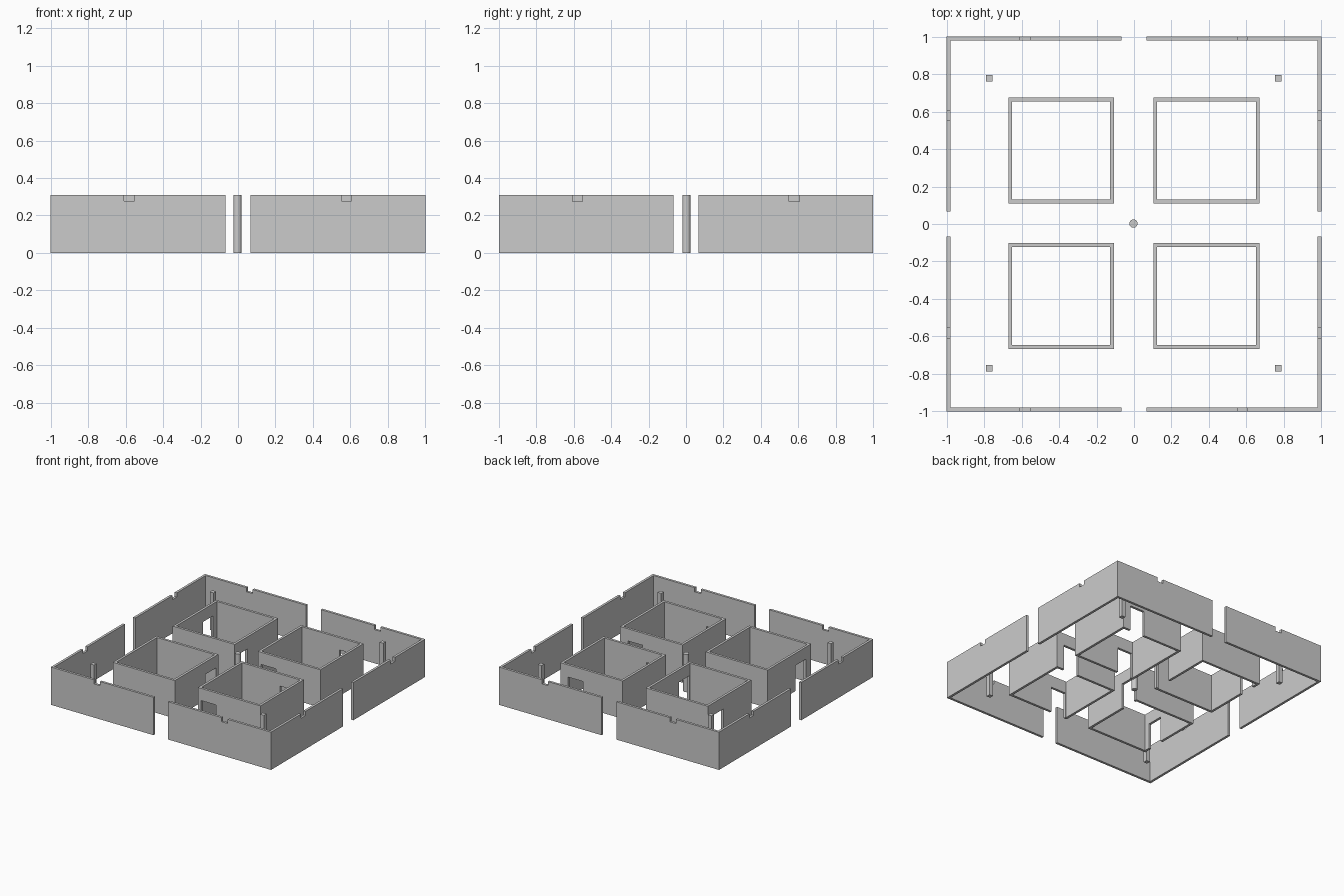
import bpy
import bmesh
from mathutils import Matrix, Vector

if "Cube" in bpy.data.objects:
    bpy.data.objects.remove(bpy.data.objects["Cube"])

H = 0.31      # common height of everything
T = 0.02      # wall thickness
DOOR = 0.21   # doorway height


def finish(bm, name):
    bmesh.ops.recalc_face_normals(bm, faces=bm.faces)
    mesh = bpy.data.meshes.new(name)
    bm.to_mesh(mesh)
    bm.free()
    obj = bpy.data.objects.new(name, mesh)
    bpy.context.collection.objects.link(obj)
    return obj


def boxes(name, extents):
    """One object made of boxes given as (x0, x1, y0, y1, z0, z1)."""
    bm = bmesh.new()
    for x0, x1, y0, y1, z0, z1 in extents:
        centre = Vector((x0 + x1, y0 + y1, z0 + z1)) / 2
        size = Matrix.Diagonal((x1 - x0, y1 - y0, z1 - z0, 1))
        bmesh.ops.create_cube(bm, size=1, matrix=Matrix.Translation(centre) @ size)
    return finish(bm, name)


def ring(name, x0, x1, y0, y1):
    """Rectangular wall, open at top and bottom."""
    bm = bmesh.new()

    def loop(d, z):
        return [bm.verts.new((x, y, z)) for x, y in
                ((x0 + d, y0 + d), (x1 - d, y0 + d), (x1 - d, y1 - d), (x0 + d, y1 - d))]

    loops = [loop(0, 0), loop(0, H), loop(T, H), loop(T, 0)]
    for a, b in zip(loops, loops[1:] + loops[:1]):
        for i in range(4):
            j = (i + 1) % 4
            bm.faces.new((a[i], a[j], b[j], b[i]))
    return finish(bm, name)


def cut(obj, extents):
    cutter = boxes("cutter", extents)
    cutter.hide_render = True
    mod = obj.modifiers.new("openings", 'BOOLEAN')
    mod.operation = 'DIFFERENCE'
    mod.solver = 'EXACT'
    mod.object = cutter
    bpy.context.view_layer.objects.active = obj
    bpy.ops.object.modifier_apply(modifier=mod.name)
    bpy.data.objects.remove(cutter)


# outer wall with a gateway and two top notches on each side
outer = ring("outer_wall", -1, 1, -1, 1)
gaps = []
for s in (-1, 1):
    a, b = sorted((s * 0.95, s * 1.05))
    gaps += [(-0.067, 0.066, a, b, -0.1, 0.5), (a, b, -0.067, 0.067, -0.1, 0.5)]
    for n0, n1 in ((-0.608, -0.553), (0.552, 0.607)):
        gaps += [(n0, n1, a, b, 0.276, 0.5), (a, b, n0, n1, 0.276, 0.5)]
cut(outer, gaps)

# four rooms, each with two diagonally placed doorways
for side, (x0, x1) in (("left", (-0.67, -0.107)), ("right", (0.103, 0.67))):
    for depth, (y0, y1) in (("front", (-0.667, -0.102)), ("back", (0.11, 0.674))):
        room = ring(f"{depth}_{side}_room", x0, x1, y0, y1)
        near, far, m = (0.028, 0.164), (0.362, 0.497), 0.04
        if side == "right":      # doors in the front and back walls
            doors = [(x0 + near[0], x0 + near[1], y0 - m, y0 + m, -0.1, DOOR),
                     (x0 + far[0], x0 + far[1], y1 - m, y1 + m, -0.1, DOOR)]
        else:                    # doors in the side walls, mirrored front to back
            c, s = (y0, 1) if depth == "back" else (y1, -1)
            n = sorted(c + s * v for v in near)
            f = sorted(c + s * v for v in far)
            doors = [(x1 - m, x1 + m, *n, -0.1, DOOR),
                     (x0 - m, x0 + m, *f, -0.1, DOOR)]
        cut(room, doors)

# square corner posts
for x in (-0.773, 0.77):
    for y in (-0.771, 0.779):
        r = 0.017
        boxes("corner_post", [(x - r, x + r, y - r, y + r, 0, H)])

# round centre post
bpy.ops.mesh.primitive_cylinder_add(vertices=24, radius=0.022, depth=H,
                                    location=(-0.003, 0.002, H / 2))
bpy.context.object.name = "centre_post"
bpy.ops.object.shade_smooth_by_angle()
